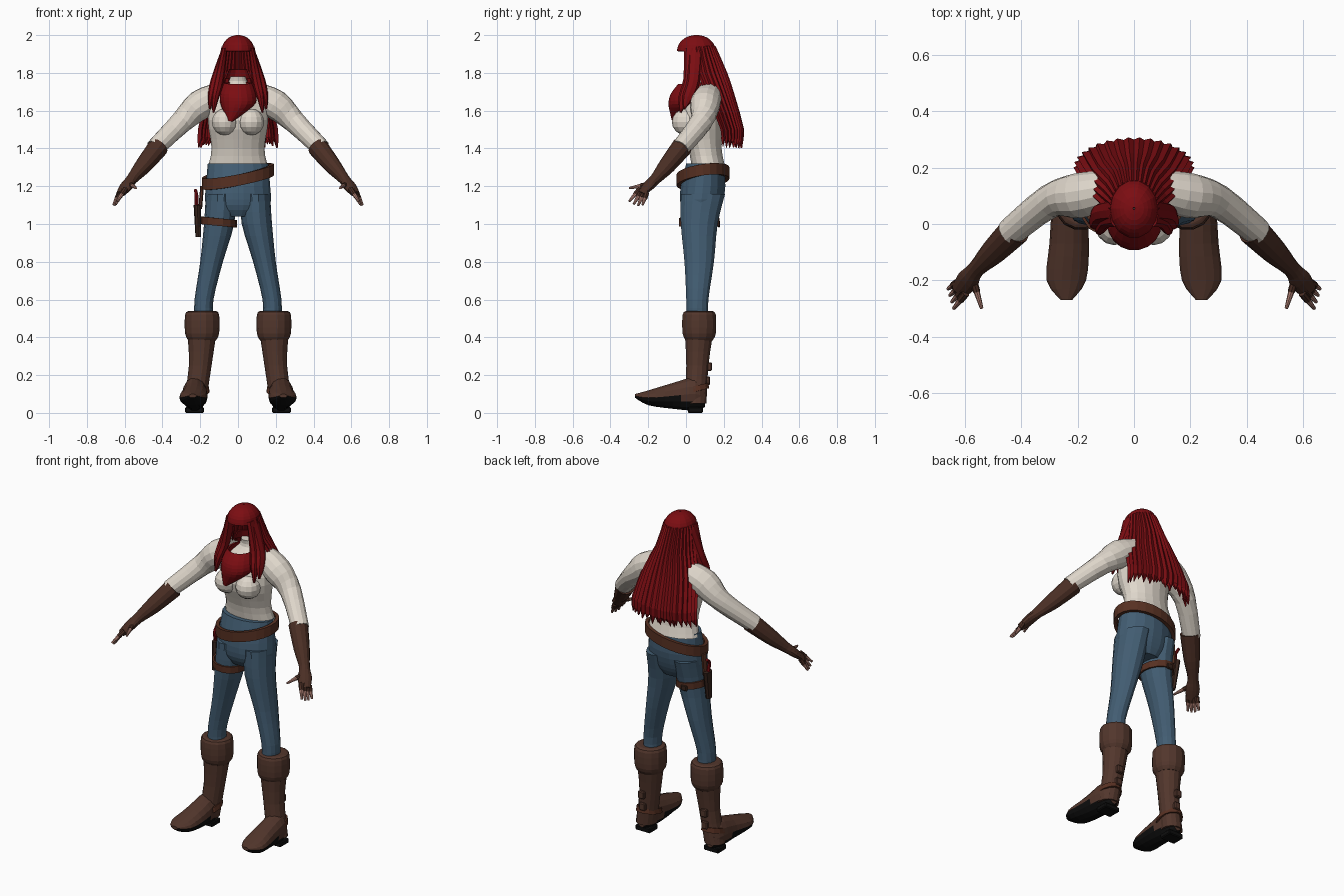
import bpy, bmesh, random
from math import sin, cos, pi, radians
from mathutils import Matrix, Vector

random.seed(4)
if "Cube" in bpy.data.objects:
    bpy.data.objects.remove(bpy.data.objects["Cube"])

ACROSS, BACK, UP = Vector((1, 0, 0)), Vector((0, 1, 0)), Vector((0, 0, 1))


def material(name, red, green, blue):
    mat = bpy.data.materials.new(name)
    mat.use_nodes = True
    mat.diffuse_color = (red, green, blue, 1)
    shader = mat.node_tree.nodes["Principled BSDF"]
    shader.inputs["Base Color"].default_value = mat.diffuse_color
    return mat


hair_red = material("deep red", .2, .004, .006)
cream = material("cream cloth", .74, .68, .6)
denim = material("blue denim", .055, .11, .17)
boot_brown = material("boot brown", .085, .037, .025)
glove_brown = material("glove brown", .07, .028, .018)
belt_brown = material("belt brown", .095, .03, .016)
dark_leather = material("dark leather", .04, .018, .012)
black = material("black sole", .004, .004, .004)
skin = material("skin", .5, .25, .2)


def finish(name, bm, mat, thickness=0):
    bmesh.ops.recalc_face_normals(bm, faces=bm.faces)
    mesh = bpy.data.meshes.new(name)
    bm.to_mesh(mesh)
    bm.free()
    mesh.materials.append(mat)
    part = bpy.data.objects.new(name, mesh)
    bpy.context.scene.collection.objects.link(part)
    if thickness:
        modifier = part.modifiers.new("thickness", "SOLIDIFY")
        modifier.thickness = thickness
        modifier.offset = 0
    return part


def spline(rows, steps):
    """Smooth curve through the rows; a missing depth equals the width."""
    points = [Vector(tuple(row) + (row[-1],) * (5 - len(row))) for row in rows]
    padded = [points[0], *points, points[-1]]
    curve = []
    for a, b, c, d in zip(padded, padded[1:], padded[2:], padded[3:]):
        for step in range(steps):
            t = step / steps
            bend = (2 * a - 5 * b + 4 * c - d) * t ** 2
            curve.append(b + ((c - a) * t + bend + (3 * b - a - 3 * c + d) * t ** 3) / 2)
    return curve + [points[-1]]


def bridge_rings(bm, rings, closed):
    for lower, upper in zip(rings, rings[1:]):
        count = len(lower)
        for i in range(count if closed else count - 1):
            j = (i + 1) % count
            bm.faces.new((lower[i], lower[j], upper[j], upper[i]))


def loft(name, rows, mat, axis=UP, ref=BACK, sides=14, mirror=1, thickness=0, shear=(0, 0)):
    """Rows hold x, y, z, half width and half depth; no axis means follow the path."""
    bm = bmesh.new()
    curve = spline(rows, 3)
    centres = [Vector(row[:3]) for row in curve]
    rings = []
    for k, (centre, row) in enumerate(zip(centres, curve)):
        along = axis or (centres[min(k + 1, len(centres) - 1)] - centres[max(k - 1, 0)]).normalized()
        wide = ref.cross(along).normalized()
        deep = along.cross(wide)
        ring = []
        for i in range(sides):
            angle = 2 * pi * i / sides
            co = centre + wide * row[3] * cos(angle) + deep * row[4] * sin(angle)
            co.z += shear[0] * co.x + shear[1] * (co.y - .08)
            co.x *= mirror
            ring.append(bm.verts.new(co))
        rings.append(ring)
    bridge_rings(bm, rings, True)
    if not thickness:
        bm.faces.new(rings[0])
        bm.faces.new(rings[-1])
    return finish(name, bm, mat, thickness)


def hair_shell(name, rows, spread, columns, ripple=.04, jag=0):
    """Rows hold z, centre y, half width and depth; angle zero points back."""
    bm = bmesh.new()
    closed = spread == 180
    curve = spline(rows, 2)
    rings = []
    for k, row in enumerate(curve):
        z, centre, width, depth = row[:4]
        is_tip = k == len(curve) - 1
        ring = []
        for i in range(columns if closed else columns + 1):
            angle = radians(spread * (2 * i / columns - 1))
            swell = 1 + ripple * (1 if i % 2 else -1)
            shift = (-random.random() if i % 2 else 1) * jag * is_tip
            ring.append(bm.verts.new((width * swell * sin(angle),
                                      centre + depth * swell * cos(angle), z + shift)))
        rings.append(ring)
    bridge_rings(bm, rings, closed)
    return finish(name, bm, hair_red, .008)


def placement(centre, size):
    return Matrix.Translation(centre) @ Matrix.Diagonal((*size, 1))


def block(name, centre, size, mat):
    bm = bmesh.new()
    bmesh.ops.create_cube(bm, size=1, matrix=placement(centre, size))
    finish(name, bm, mat).modifiers.new("soft edge", "BEVEL").width = .005


def ball(name, centre, radii, mat):
    bm = bmesh.new()
    bmesh.ops.create_uvsphere(bm, u_segments=14, v_segments=8, radius=1, matrix=placement(centre, radii))
    finish(name, bm, mat)


def finger(name, base, tip, mirror):
    base, tip = Vector(base), Vector(tip)
    half = base.lerp(tip, .4)
    loft(name, [(*base, .011), (*half, .011), (*tip, .006)], skin, None, UP, 8, mirror)
    loft(name + "_glove", [(*base.lerp(tip, -.1), .014), (*half, .013)], glove_brown, None, UP, 8, mirror)


# Shirt, trousers and slanted belt
loft("shirt", [(0, .12, 1.3, .16, .09), (0, .1, 1.4, .14, .09), (0, .08, 1.55, .16, .12),
               (0, .1, 1.68, .14, .09), (0, .11, 1.74, .06, .05), (0, .1, 1.78, .04)], cream, sides=18)
loft("trouser_hips", [(0, .1, 1.32, .16, .1), (0, .09, 1.2, .17, .12), (0, .08, 1.1, .17, .11),
                      (0, .08, 1.04, .1, .08)], denim, sides=18)
loft("belt", [(0, .09, 1.22, .18, .13), (0, .09, 1.28, .18, .13)], belt_brown,
     sides=24, thickness=.02, shear=(.2, .15))

for mirror, label in ((1, "left_"), (-1, "right_")):
    # Chest and sleeve
    ball(label + "chest", (mirror * .07, 0, 1.54), (.07, .075, .07), cream)
    loft(label + "sleeve", [(.1, .12, 1.68, .07), (.2, .1, 1.63, .08), (.3, .08, 1.54, .06),
                            (.44, -.03, 1.4, .05)], cream, None, UP, mirror=mirror)

    # Gauntlet, fingers and thumb
    loft(label + "gauntlet", [(.42, -.02, 1.41, .055), (.5, -.1, 1.31, .045), (.56, -.16, 1.24, .03),
                              (.59, -.2, 1.2, .04, .025), (.62, -.24, 1.16, .03, .015)],
         glove_brown, None, UP, 12, mirror)
    for i in range(4):
        base = Vector((.6, -.25, 1.18)).lerp(Vector((.63, -.21, 1.16)), i / 3)
        tip = Vector((.64, -.3, 1.12)).lerp(Vector((.66, -.23, 1.1)), i / 3)
        tip.z -= .01 * sin(pi * i / 3)
        finger(label + "finger_" + str(i), base, tip, mirror)
    finger(label + "thumb", (.57, -.2, 1.21), (.54, -.3, 1.19), mirror)

    # Trouser leg
    loft(label + "trouser_leg", [(.09, .09, 1.16, .08, .12), (.1, .07, 1, .08, .1), (.14, .07, .8, .06, .08),
                                 (.18, .06, .6, .05, .06), (.18, .06, .5, .05, .06)],
         denim, mirror=mirror)

    # Boot with turned-down cuff, upturned toe, strap and buckles
    loft(label + "boot_shaft", [(.19, .07, .45, .08), (.2, .06, .25, .06), (.23, .05, .05, .06)],
         boot_brown, mirror=mirror)
    loft(label + "boot_cuff", [(.19, .07, .38, .07), (.19, .07, .42, .09), (.19, .07, .52, .09),
                               (.19, .07, .54, .07)], boot_brown, mirror=mirror)
    foot = loft(label + "boot_foot", [(.23, .1, .08, .03, .05), (.23, .05, .1, .06, .09),
                                      (.23, -.07, .09, .07), (.24, -.2, .08, .07, .04),
                                      (.24, -.27, .09, .02, .01)], boot_brown, -BACK, UP, mirror=mirror)
    foot.data.materials.append(black)
    for face in foot.data.polygons:
        face.material_index = int(face.normal.z < -.2)
    block(label + "boot_heel", (mirror * .23, .05, .015), (.1, .08, .03), black)
    loft(label + "ankle_strap", [(.22, .04, .12, .065, .08), (.22, .04, .15, .06, .075)], belt_brown,
         mirror=mirror, thickness=.01, shear=(0, .25))
    for name, y, z in (("upper", .125, .245), ("lower", .115, .17)):
        block(label + name + "_buckle", (mirror * .21, y, z), (.04, .025, .045), boot_brown)

    # Front hair locks, the outer one set further back
    for name, out in (("inner", 0), ("outer", .02)):
        loft(label + name + "_lock", [(.07, .03 + out, 1.93, .015, .04), (.1 + out, .02 + out, 1.76, .025, .035),
                                      (.12 + out, out - .01, 1.67, .02, .03),
                                      (.13 + out, out - .03, 1.59 + out, .005)],
             hair_red, None, BACK, 8, mirror)

# Crown and long back hair in two layers
arc = [radians(angle) for angle in range(0, 90, 22)]
hair_shell("hair_crown", [(1.915 + .082 * sin(a), .055, .083 * cos(a), .1 * cos(a)) for a in arc], 180, 28, .01)
back_rows = [(1.94, .06, .08, .09), (1.8, .08, .11, .13), (1.68, .13, .16, .12),
             (1.5, .2, .2, .1), (1.43, .2, .2, .09)]
hair_shell("back_hair", back_rows, 98, 36, jag=.03)
hair_shell("back_hair_underlayer", [(z, y, width * .9, depth * .85) for z, y, width, depth in back_rows],
           85, 24, jag=.03)

# Scarf with a hanging point
loft("scarf", [(0, .03, 1.75, .07), (0, .01, 1.7, .09), (0, 0, 1.65, .09), (-.02, -.03, 1.6, .05),
               (-.04, -.06, 1.56, .01)], hair_red, sides=18, thickness=.008, shear=(0, .1))
hair_shell("scarf_back", [(1.82, .06, .05, .05), (1.77, .06, .07, .06)], 90, 12, .02)

# Thigh strap, holster and grip
loft("thigh_strap", [(.1, .07, .98, .09, .104), (.1, .07, 1.02, .09, .106)], belt_brown,
     mirror=-1, thickness=.01, shear=(.1, 0))
block("strap_buckle", (-.11, .174, 1), (.04, .014, .035), dark_leather)
loft("holster", [(.21, .08, .93, .015, .02), (.215, .1, 1.1, .02, .035)], dark_leather, sides=8, mirror=-1)
loft("holster_hanger", [(.19, .1, 1.2, .01, .02), (.2, .1, 1.08, .01, .02)], belt_brown, sides=6, mirror=-1)
loft("weapon_grip", [(.22, .1, 1.1, .01), (.22, .09, 1.15, .01), (.225, .12, 1.18, .008)],
     hair_red, None, ACROSS, 8, -1)
